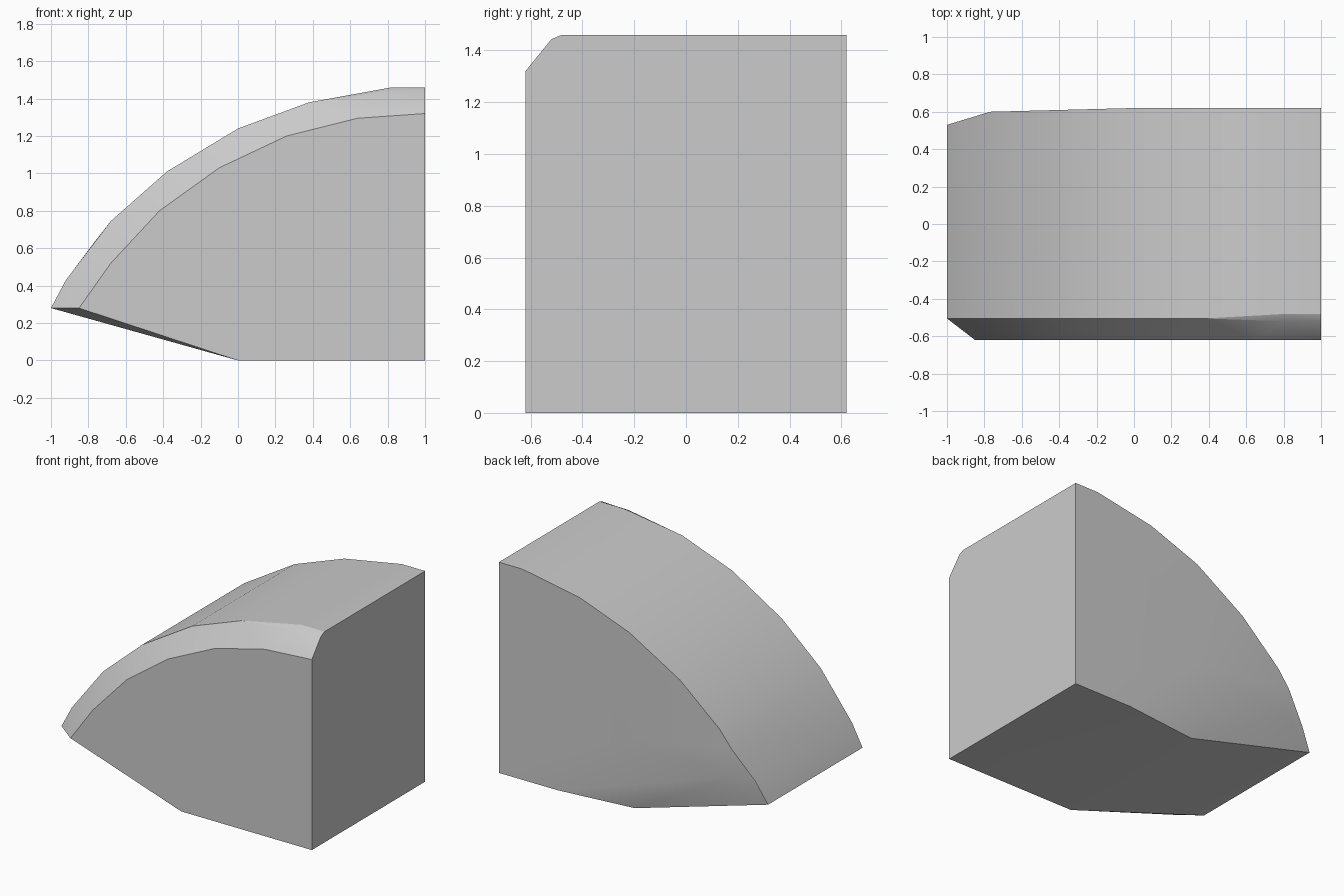
import bpy, bmesh, math

if "Cube" in bpy.data.objects:
    bpy.data.objects.remove(bpy.data.objects["Cube"])

# Arched profile of the top surface (x, z)
outer = [(-1, .28), (-.92, .43), (-.68, .745), (-.38, 1.01), (0, 1.24),
         (.38, 1.38), (.82, 1.46), (1, 1.46)]
# Same arch where the bevel meets the flat front face
inner = [(-.85, .28), (-.68, .52), (-.42, .80), (-.10, 1.03),
         (.26, 1.20), (.64, 1.295), (1, 1.32)]


def back_y(x):
    """Back face is flat on the right and tapers towards the tip."""
    if x >= 0:
        return .62
    if x > -.77:
        return .62 + .02 * x / .77
    return .60 - .07 * (-.77 - x) / .23


pts = [(x, -.62, z) for x, z in inner]
pts += [(x, -.505 if x < .8 else -.48, z) for x, z in outer]
pts += [(x, back_y(x), z) for x, z in outer]
# Small rounding step on the bevel near the right end
pts += [(1, -.52, 1.443), (.8, -.52, 1.437)]
# Bottom corners
pts += [(1, -.62, 0), (0, -.62, 0), (1, .62, 0), (.55, .62, 0), (0, .56, 0)]
# Back taper corners
pts += [(0, .62, .5), (-.77, .60, .44), (-.77, .60, .63)]

# Solid block wrapped around these corners
bm = bmesh.new()
for p in pts:
    bm.verts.new(p)
hull = bmesh.ops.convex_hull(bm, input=bm.verts[:])
loose = [v for v in bm.verts if not v.link_faces]
bmesh.ops.delete(bm, geom=loose, context='VERTS')
bmesh.ops.dissolve_limit(bm, angle_limit=math.radians(.8),
                         verts=bm.verts[:], edges=bm.edges[:])
bmesh.ops.recalc_face_normals(bm, faces=bm.faces[:])

mesh = bpy.data.meshes.new("arched_block")
bm.to_mesh(mesh)
bm.free()

grey = bpy.data.materials.new("light_grey")
grey.diffuse_color = (.6, .6, .6, 1)
grey.use_nodes = True
grey.node_tree.nodes["Principled BSDF"].inputs["Base Color"].default_value = grey.diffuse_color
mesh.materials.append(grey)

block = bpy.data.objects.new("arched_block", mesh)
bpy.context.collection.objects.link(block)
bpy.context.view_layer.objects.active = block
block.select_set(True)
bpy.ops.object.shade_smooth_by_angle(angle=math.radians(22))
